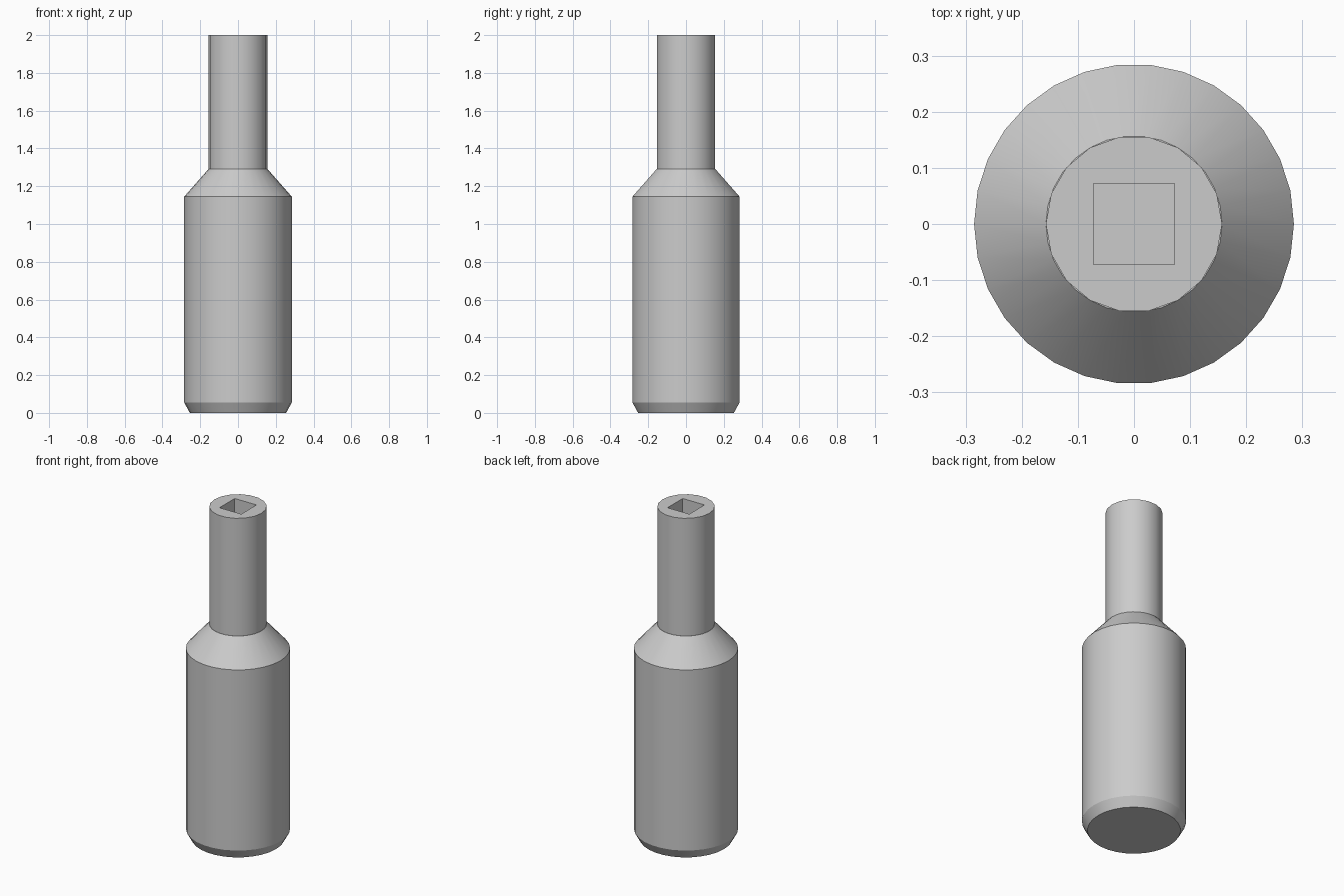
import bpy
import bmesh
import math

if "Cube" in bpy.data.objects:
    bpy.data.objects.remove(bpy.data.objects["Cube"])

steel = bpy.data.materials.new("steel grey")
steel.diffuse_color = (0.6, 0.6, 0.6, 1)
steel.use_nodes = True
steel.node_tree.nodes["Principled BSDF"].inputs["Base Color"].default_value = steel.diffuse_color


def lathe(name, profile, sides):
    """Closed solid turned around z from (radius, height) pairs."""
    bm = bmesh.new()
    rings = []
    for r, z in profile:
        angles = [2 * math.pi * i / sides for i in range(sides)]
        rings.append([bm.verts.new((r * math.cos(a), r * math.sin(a), z)) for a in angles])
    for low, high in zip(rings, rings[1:]):
        for i in range(sides):
            j = (i + 1) % sides
            bm.faces.new((low[i], low[j], high[j], high[i]))
    bm.faces.new(rings[0][::-1])
    bm.faces.new(rings[-1])
    mesh = bpy.data.meshes.new(name)
    bm.to_mesh(mesh)
    bm.free()
    mesh.materials.append(steel)
    obj = bpy.data.objects.new(name, mesh)
    bpy.context.collection.objects.link(obj)
    bpy.ops.object.select_all(action='DESELECT')
    obj.select_set(True)
    bpy.context.view_layer.objects.active = obj
    bpy.ops.object.shade_smooth_by_angle(angle=math.radians(24))
    return obj


# Wide body with chamfered foot and conical shoulder
lathe("body", [(0.255, 0), (0.285, 0.055), (0.285, 1.145), (0.157, 1.29)], 30)

# Narrow shaft
shaft = lathe("shaft", [(0.157, 1.29), (0.157, 2.0)], 18)

# Square socket cut into the shaft end
half, depth = 0.0725, 0.3
bpy.ops.mesh.primitive_cube_add(size=1, location=(0, 0, 2.0))
cutter = bpy.context.object
cutter.name = "socket_cutter"
cutter.scale = (2 * half, 2 * half, 2 * depth)
cutter.data.materials.append(steel)
cutter.hide_render = True
cutter.display_type = 'WIRE'
cut = shaft.modifiers.new("socket", 'BOOLEAN')
cut.operation = 'DIFFERENCE'
cut.solver = 'EXACT'
cut.object = cutter
